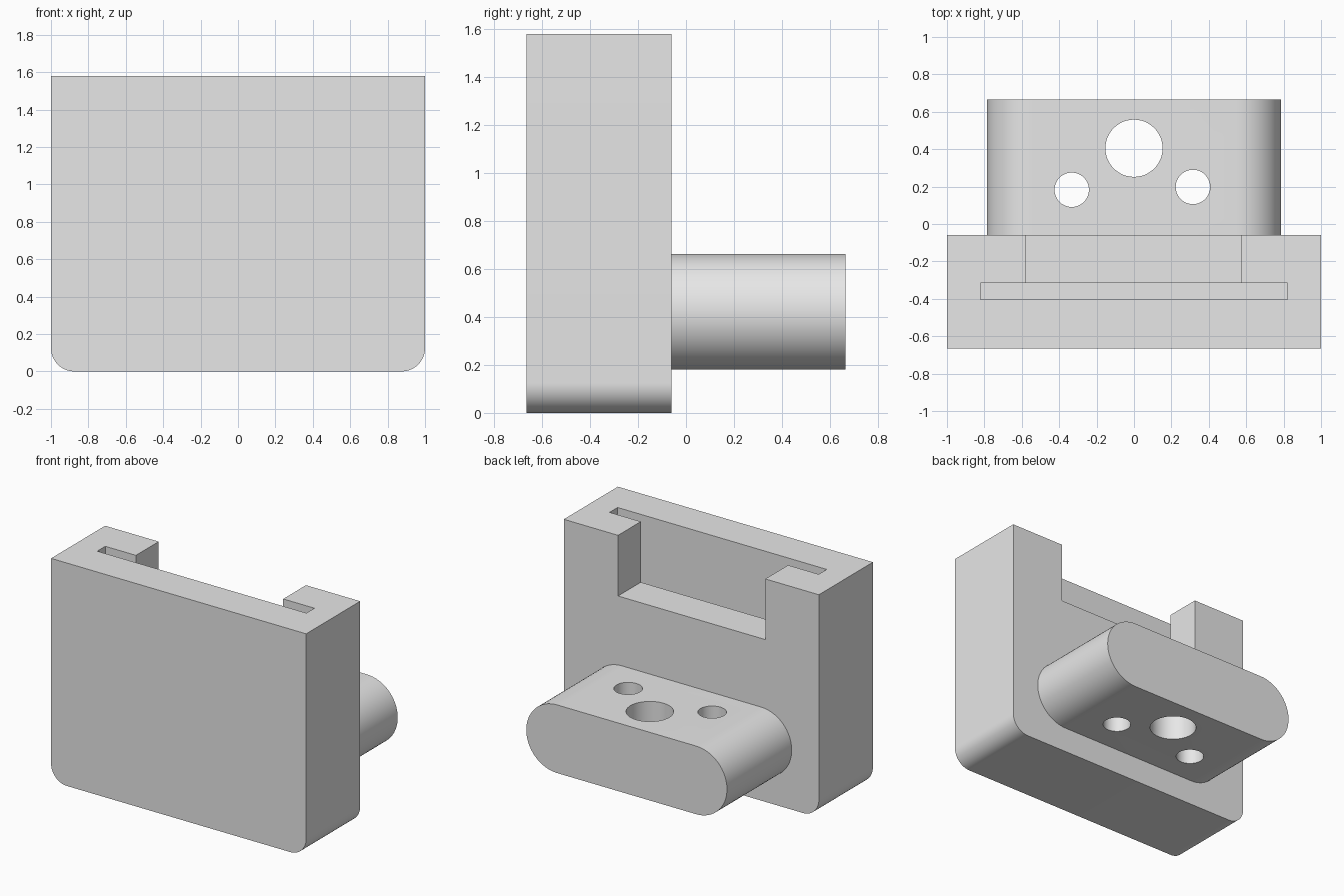
import bpy, bmesh, math

if "Cube" in bpy.data.objects:
    bpy.data.objects.remove(bpy.data.objects["Cube"])

grey = bpy.data.materials.new("light grey")
grey.diffuse_color = (0.8, 0.8, 0.8, 1)
grey.use_nodes = True
grey.node_tree.nodes["Principled BSDF"].inputs["Base Color"].default_value = grey.diffuse_color


def arc(cx, cz, r, a0, a1, n):
    """Points on an arc, angles in degrees."""
    return [(cx + r * math.cos(math.radians(a0 + (a1 - a0) * i / n)),
             cz + r * math.sin(math.radians(a0 + (a1 - a0) * i / n)))
            for i in range(n + 1)]


def extrude_profile(name, points, y0, y1):
    """Solid made from an x-z outline pushed along y."""
    bm = bmesh.new()
    face = bm.faces.new([bm.verts.new((x, y0, z)) for x, z in points])
    ext = bmesh.ops.extrude_face_region(bm, geom=[face])
    moved = [g for g in ext["geom"] if isinstance(g, bmesh.types.BMVert)]
    bmesh.ops.translate(bm, vec=(0, y1 - y0, 0), verts=moved)
    bmesh.ops.recalc_face_normals(bm, faces=bm.faces)
    mesh = bpy.data.meshes.new(name)
    bm.to_mesh(mesh)
    bm.free()
    mesh.materials.append(grey)
    obj = bpy.data.objects.new(name, mesh)
    bpy.context.collection.objects.link(obj)
    return obj


def box(name, x0, x1, y0, y1, z0, z1):
    return extrude_profile(name, [(x0, z0), (x1, z0), (x1, z1), (x0, z1)], y0, y1)


def cut(obj, cutter):
    """Subtract the cutter for good, then remove it."""
    bpy.ops.object.select_all(action="DESELECT")
    bpy.context.view_layer.objects.active = obj
    obj.select_set(True)
    mod = obj.modifiers.new("cut", "BOOLEAN")
    mod.operation, mod.solver, mod.object = "DIFFERENCE", "EXACT", cutter
    bpy.ops.object.modifier_apply(modifier=mod.name)
    bpy.data.objects.remove(cutter)


def smooth(obj):
    bpy.ops.object.select_all(action="DESELECT")
    bpy.context.view_layer.objects.active = obj
    obj.select_set(True)
    bpy.ops.object.shade_smooth_by_angle(angle=math.radians(30))


# Holder block with rounded bottom corners
W, H, R = 1.0, 1.58, 0.125
FRONT, BACK = -0.665, -0.06
outline = ([(W, H), (-W, H)] + arc(-W + R, R, R, 180, 270, 16)
           + arc(W - R, R, R, 270, 360, 16))
block = extrude_profile("holder_block", outline, FRONT, BACK)

# Slide-in slot, then the open window behind it
cut(block, box("slot_cutter", -0.82, 0.82, -0.405, -0.315, 0.91, H + 0.1))
cut(block, box("window_cutter", -0.58, 0.575, -0.36, BACK + 0.1, 1.15, H + 0.1))
smooth(block)

# Rounded mounting lug on the back
LX, Z0, Z1 = 0.787, 0.18, 0.663
r, zc = (Z1 - Z0) / 2, (Z0 + Z1) / 2
lug = extrude_profile("mounting_lug",
                      arc(LX - r, zc, r, -90, 90, 32) + arc(-LX + r, zc, r, 90, 270, 32),
                      BACK - 0.02, 0.665)

# Vertical bolt holes through the lug
for x, y, rad in ((0, 0.405, 0.153), (-0.333, 0.183, 0.092), (0.315, 0.198, 0.092)):
    bpy.ops.mesh.primitive_cylinder_add(vertices=48, radius=rad, depth=1, location=(x, y, zc))
    hole = bpy.context.object
    hole.name = "hole_cutter"
    hole.data.materials.append(grey)
    cut(lug, hole)
smooth(lug)
